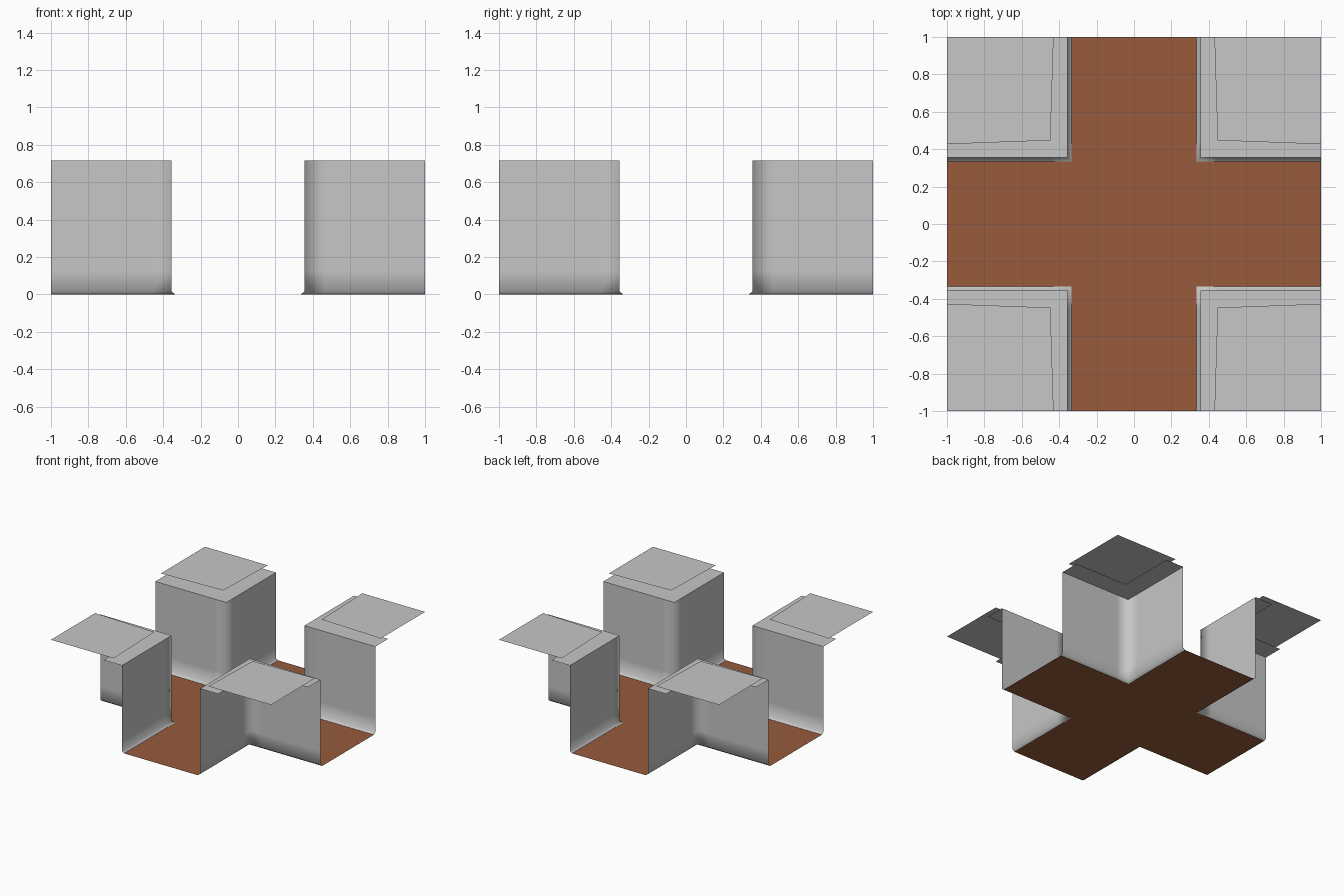
import bpy

if "Cube" in bpy.data.objects:
    bpy.data.objects.remove(bpy.data.objects["Cube"])

def material(name, rgb):
    m = bpy.data.materials.new(name)
    m.diffuse_color = (*rgb, 1)
    m.use_nodes = True
    m.node_tree.nodes["Principled BSDF"].inputs["Base Color"].default_value = m.diffuse_color
    return m

STONE = material("pale_grey", (0.57, 0.57, 0.57))
EARTH = material("earth_brown", (0.31, 0.105, 0.045))

def make(name, verts, faces, mat, smooth=False):
    me = bpy.data.meshes.new(name)
    me.from_pydata(verts, [], faces)
    me.materials.append(mat)
    for p in me.polygons:
        p.use_smooth = smooth
    ob = bpy.data.objects.new(name, me)
    bpy.context.collection.objects.link(ob)
    return ob

def corner_sheet(name, profile, sx, sy, soft):
    """Sweep an (inset, height) profile along an L-shaped corner path."""
    n = 5
    verts, faces = [], []
    for d, z in profile:
        e = d + 0.11
        for x, y in ((1, d), (e, d), (d, d), (d, e), (d, 1)):
            verts.append((x * sx, y * sy, z))
    for r in range(len(profile) - 1):
        for i in range(n - 1):
            a = r * n + i
            f = [a, a + 1, a + n + 1, a + n]
            faces.append(f if sx * sy > 0 else f[::-1])
    return make(name, verts, faces, STONE, soft)

# Cross-shaped floor
g = 0.335
make("crossing_floor",
     [(-g, -1, 0), (g, -1, 0), (g, -g, 0), (1, -g, 0), (1, g, 0), (g, g, 0),
      (g, 1, 0), (-g, 1, 0), (-g, g, 0), (-1, g, 0), (-1, -g, 0), (-g, -g, 0)],
     [(0, 1, 2, 11), (11, 2, 5, 8), (2, 3, 4, 5), (8, 5, 6, 7), (10, 11, 8, 9)],
     EARTH)

for sx in (-1, 1):
    for sy in (-1, 1):
        tag = ("right" if sx > 0 else "left") + "_" + ("back" if sy > 0 else "front")
        # Wall with a flared foot, smooth round the corner
        corner_sheet("wall_" + tag,
                     [(0.335, 0), (0.355, 0.015), (0.355, 0.13), (0.355, 0.717)],
                     sx, sy, True)
        # Ledge on top of the wall
        corner_sheet("ledge_" + tag, [(0.355, 0.717), (0.52, 0.717)], sx, sy, False)
        # Roof plate just above the ledge
        quad = [(sx, sy), (0.43 * sx, sy), (0.447 * sx, 0.447 * sy), (sx, 0.427 * sy)]
        make("roof_plate_" + tag, [(x, y, 0.756) for x, y in quad],
             [(0, 1, 2, 3) if sx * sy > 0 else (3, 2, 1, 0)], STONE)
